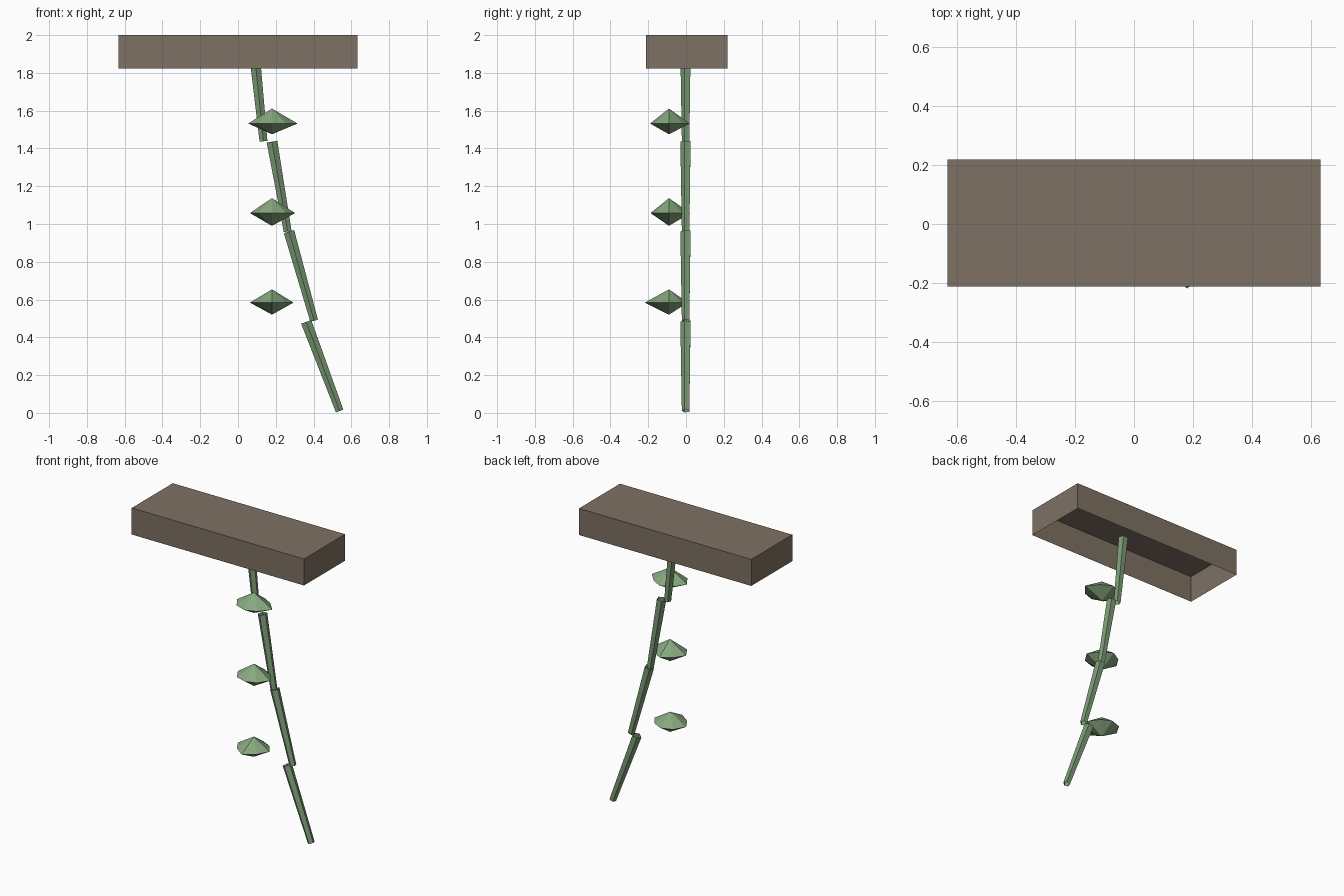
import bpy, bmesh
from math import sin, cos, pi
from mathutils import Vector

if "Cube" in bpy.data.objects:
    bpy.data.objects.remove(bpy.data.objects["Cube"])


def material(name, color):
    m = bpy.data.materials.new(name)
    m.diffuse_color = (*color, 1)
    m.use_nodes = True
    m.node_tree.nodes["Principled BSDF"].inputs["Base Color"].default_value = m.diffuse_color
    return m


wood = material("wood", (0.21, 0.165, 0.125))
green = material("vine_green", (0.2, 0.33, 0.18))
leaf_green = material("leaf_green", (0.24, 0.39, 0.21))


def finish(name, bm, mat):
    bmesh.ops.recalc_face_normals(bm, faces=bm.faces[:])
    mesh = bpy.data.meshes.new(name)
    bm.to_mesh(mesh)
    bm.free()
    mesh.materials.append(mat)
    ob = bpy.data.objects.new(name, mesh)
    bpy.context.collection.objects.link(ob)


# Overhead beam: a thin-walled box, open underneath
bm = bmesh.new()
bmesh.ops.create_cube(bm, size=1)
for v in bm.verts:
    v.co = Vector((v.co.x * 1.265, v.co.y * 0.43 + 0.004, v.co.z * 0.176 + 1.912))
bm.normal_update()
bottom = [f for f in bm.faces if f.normal.z < -0.9]
bmesh.ops.delete(bm, geom=bottom, context='FACES_ONLY')
finish("beam", bm, wood)


# Vine: tapered five-sided tubes with open ends, one corner to the front
def vine_segment(name, top, low, r_top=0.03, r_low=0.022, sides=5):
    a, b = Vector((top[0], 0, top[1])), Vector((low[0], 0, low[1]))
    front = Vector((0, -1, 0))
    side = (a - b).normalized().cross(front)
    bm = bmesh.new()
    rings = []
    for c, r in ((a, r_top), (b, r_low)):
        rings.append([bm.verts.new(c + r * (cos(2 * pi * i / sides) * front
                                            + sin(2 * pi * i / sides) * side))
                      for i in range(sides)])
    for i in range(sides):
        j = (i + 1) % sides
        bm.faces.new((rings[0][i], rings[0][j], rings[1][j], rings[1][i]))
    finish(name, bm, green)


segments = [((0.086, 1.912), (0.135, 1.438)),
            ((0.180, 1.436), (0.263, 0.960)),
            ((0.270, 0.960), (0.403, 0.488)),
            ((0.361, 0.482), (0.538, 0.010))]
for n, (top, low) in enumerate(segments, 1):
    vine_segment(f"vine_segment_{n}", top, low)


# Leaf clusters: flattened double pyramids with an uneven eight-point rim
def leaf_cluster(name, z, up, down, radii):
    c = Vector((0.18, -0.09, z))
    bm = bmesh.new()
    n = len(radii)
    rim = [bm.verts.new(c + Vector((r * cos(2 * pi * i / n), r * sin(2 * pi * i / n), 0)))
           for i, r in enumerate(radii)]
    for dz in (up, -down):
        tip = bm.verts.new(c + Vector((0, 0, dz)))
        for i in range(n):
            bm.faces.new((rim[i], rim[(i + 1) % n], tip))
    finish(name, bm, leaf_green)


leaf_cluster("leaf_cluster_top", 1.532, 0.079, 0.057,
             (0.135, 0.10, 0.11, 0.105, 0.126, 0.105, 0.10, 0.105))
leaf_cluster("leaf_cluster_middle", 1.058, 0.079, 0.068,
             (0.122, 0.10, 0.112, 0.10, 0.117, 0.105, 0.098, 0.105))
leaf_cluster("leaf_cluster_low", 0.584, 0.070, 0.064,
             (0.114, 0.095, 0.10, 0.105, 0.117, 0.105, 0.128, 0.105))
